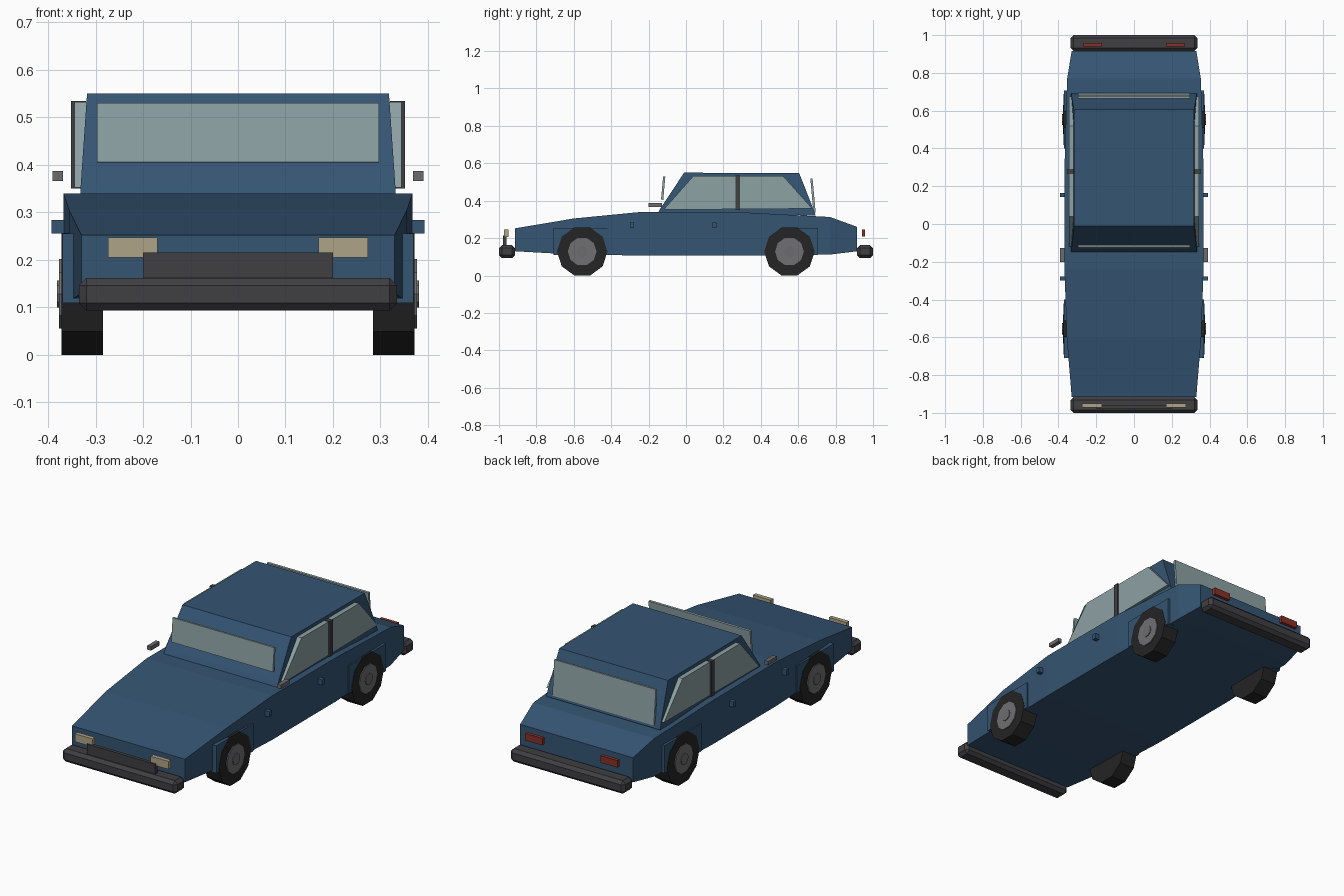
import bpy, bmesh, math
from mathutils import Matrix

if "Cube" in bpy.data.objects:
    bpy.data.objects.remove(bpy.data.objects["Cube"])


def mat(name, r, g, b):
    m = bpy.data.materials.new(name)
    m.diffuse_color = (r, g, b, 1)
    m.use_nodes = True
    m.node_tree.nodes["Principled BSDF"].inputs["Base Color"].default_value = m.diffuse_color
    return m


BLUE = mat("blue_paint", 0.035, 0.09, 0.17)
GLASS = mat("glass", 0.27, 0.36, 0.37)
DARK = mat("dark_trim", 0.05, 0.05, 0.055)
TYRE = mat("tyre_rubber", 0.018, 0.018, 0.018)
RIM = mat("rim_grey", 0.16, 0.16, 0.17)
STEEL = mat("steel", 0.15, 0.15, 0.16)
LAMP = mat("lamp_cream", 0.42, 0.37, 0.24)
RED = mat("lamp_red", 0.25, 0.03, 0.02)


def finish(name, bm, m):
    bmesh.ops.recalc_face_normals(bm, faces=bm.faces)
    me = bpy.data.meshes.new(name)
    bm.to_mesh(me)
    bm.free()
    me.materials.append(m)
    ob = bpy.data.objects.new(name, me)
    bpy.context.collection.objects.link(ob)
    return ob


def box(name, m, x, y, z, bevel=0, tilt=0):
    """Box from (min, max) pairs, optionally bevelled or tilted about x."""
    bm = bmesh.new()
    size = [b - a for a, b in (x, y, z)]
    mid = [(a + b) / 2 for a, b in (x, y, z)]
    bmesh.ops.create_cube(bm, size=1, matrix=Matrix.Translation(mid)
                          @ Matrix.Rotation(tilt, 4, 'X') @ Matrix.Diagonal((*size, 1)))
    if bevel:
        bmesh.ops.bevel(bm, geom=bm.edges[:], offset=bevel, segments=1, affect='EDGES')
    return finish(name, bm, m)


def loft(name, m, rings):
    """Skin a list of equal-length point rings and cap both ends."""
    bm = bmesh.new()
    vs = [[bm.verts.new(p) for p in r] for r in rings]
    n = len(vs[0])
    for a, b in zip(vs, vs[1:]):
        for i in range(n):
            bm.faces.new((a[i], a[(i + 1) % n], b[(i + 1) % n], b[i]))
    bm.faces.new(vs[0])
    bm.faces.new(vs[-1][::-1])
    return finish(name, bm, m)


def disc(name, m, r, x0, x1, y, z, n=10):
    ring = [(r * math.cos(2 * math.pi * i / n), r * math.sin(2 * math.pi * i / n)) for i in range(n)]
    return loft(name, m, [[(x, y + a, z + b) for a, b in ring] for x in (x0, x1)])


def span(s, a, b):
    return tuple(sorted((s * a, s * b)))


# Body: y, half width, bottom, top
body = [(-0.915, 0.33, 0.13, 0.252), (-0.6, 0.356, 0.112, 0.305), (-0.24, 0.368, 0.107, 0.34),
        (0.3, 0.368, 0.107, 0.338), (0.77, 0.354, 0.112, 0.313), (0.915, 0.33, 0.13, 0.26)]
loft("body", BLUE, [[(-w, y, b), (w, y, b), (w, y, t), (-w, y, t)] for y, w, b, t in body])

# Cabin: z, half width, front y, rear y
cabin = [(0.325, 0.333, -0.155, 0.692), (0.362, 0.331, -0.135, 0.68), (0.55, 0.318, -0.01, 0.605)]
loft("cabin", BLUE, [[(-w, f, z), (w, f, z), (w, r, z - 0.003), (-w, r, z - 0.003)]
                     for z, w, f, r in cabin])

# Front and rear glass
box("windscreen", GLASS, (-0.297, 0.297), (-0.128, -0.116), (0.405, 0.53), tilt=-0.09)
box("rear_window", GLASS, (-0.297, 0.297), (0.673, 0.685), (0.335, 0.52), tilt=0.09)

# Bumpers, grille
box("front_bumper", DARK, (-0.335, 0.335), (-1, -0.915), (0.093, 0.162), bevel=0.016)
box("rear_bumper", DARK, (-0.335, 0.335), (0.915, 1), (0.093, 0.162), bevel=0.016)
box("grille", DARK, (-0.2, 0.2), (-0.978, -0.96), (0.155, 0.215))

for s, side in ((-1, "left"), (1, "right")):
    # Side glass and pillar
    pane = [(-0.12, 0.352), (0.04, 0.533), (0.52, 0.531), (0.675, 0.358)]
    loft(side + "_side_window", GLASS, [[(s * x, y, z) for y, z in pane] for x in (0.315, 0.344)])
    box(side + "_door_pillar", DARK, span(s, 0.32, 0.352), (0.264, 0.29), (0.35, 0.535))
    # Lamps
    box(side + "_headlight", LAMP, span(s, 0.17, 0.274), (-0.972, -0.95), (0.205, 0.247))
    box(side + "_tail_light", RED, span(s, 0.17, 0.27), (0.94, 0.958), (0.208, 0.245))
    # Mirror and door handles
    box(side + "_mirror", STEEL, span(s, 0.369, 0.391), (-0.2, -0.128), (0.366, 0.387))
    for y, part in ((-0.288, "front"), (0.153, "rear")):
        box(f"{side}_{part}_handle", BLUE, span(s, 0.36, 0.393), (y - 0.011, y + 0.011), (0.255, 0.284))
    # Wheels and arches
    for y, part in ((-0.555, "front"), (0.553, "rear")):
        tag = f"{side}_{part}_"
        box(tag + "arch", BLUE, span(s, 0.33, 0.37), (y - 0.154, y + 0.154), (0.109, 0.255))
        disc(tag + "tyre", TYRE, 0.135, s * 0.284, s * 0.372, y, 0.1284)
        disc(tag + "rim", RIM, 0.077, s * 0.36, s * 0.377, y, 0.1284)
        disc(tag + "hub_cap", STEEL, 0.03, s * 0.37, s * 0.381, y, 0.1284)
